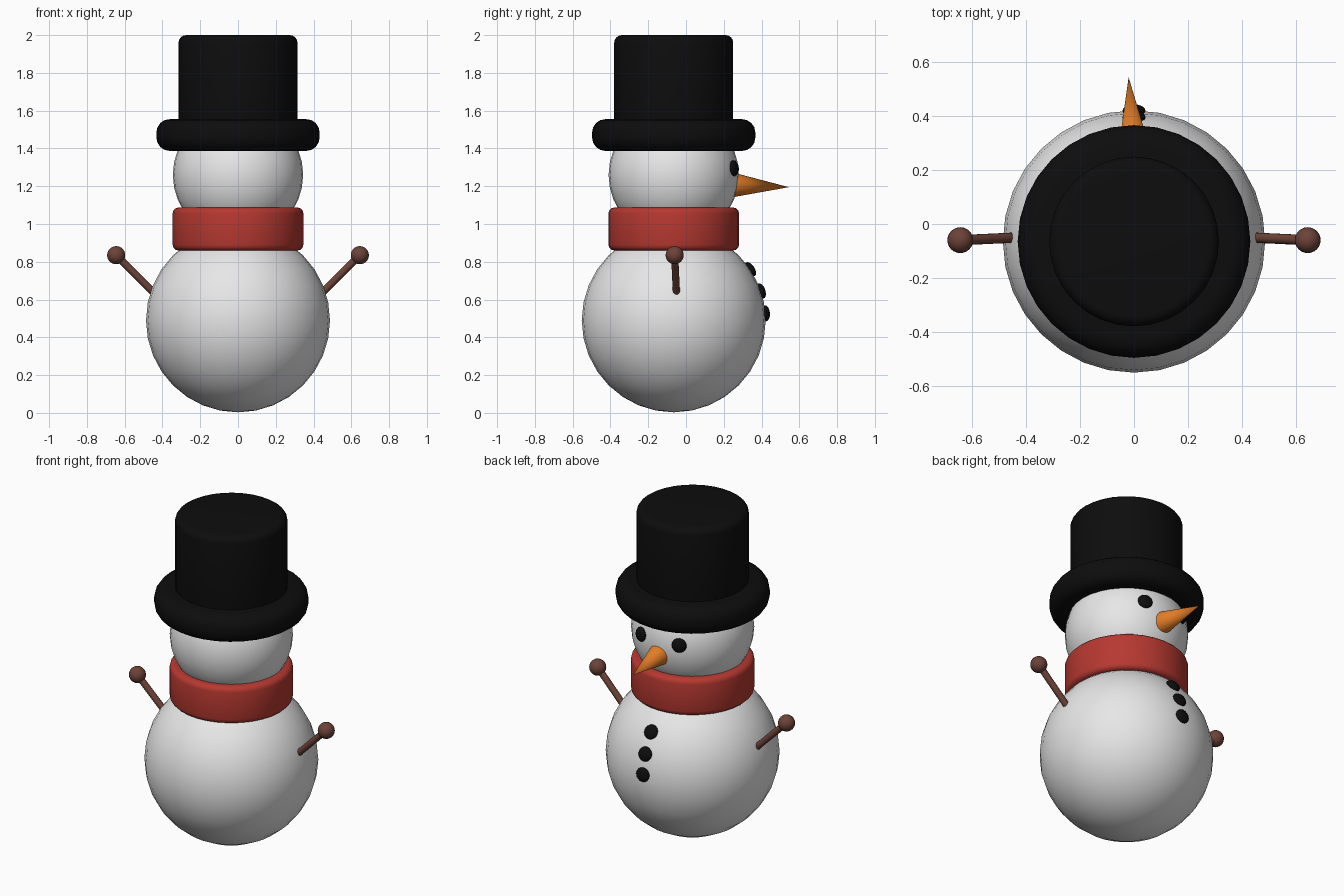
import bpy
import math
from mathutils import Vector

if "Cube" in bpy.data.objects:
    bpy.data.objects.remove(bpy.data.objects["Cube"], do_unlink=True)

AXIS_Y = -0.065  # the snowman's vertical axis; its face looks toward +y


def material(name, colour):
    mat = bpy.data.materials.new(name)
    mat.use_nodes = True
    mat.diffuse_color = (*colour, 1)
    bsdf = mat.node_tree.nodes["Principled BSDF"]
    bsdf.inputs["Base Color"].default_value = (*colour, 1)
    bsdf.inputs["Roughness"].default_value = 0.7
    return mat


SNOW = material("snow white", (0.8, 0.8, 0.8))
BLACK = material("coal black", (0.004, 0.004, 0.004))
RED = material("scarf red", (0.47, 0.04, 0.03))
ORANGE = material("carrot orange", (0.75, 0.2, 0.02))
BROWN = material("twig brown", (0.15, 0.055, 0.04))


def finish(name, mat, angle=math.radians(40)):
    obj = bpy.context.object
    obj.name = name
    obj.data.materials.append(mat)
    bpy.ops.object.shade_smooth_by_angle(angle=angle)
    return obj


def ball(name, mat, centre, radius, segments=32, rings=16):
    bpy.ops.mesh.primitive_uv_sphere_add(
        segments=segments, ring_count=rings, radius=radius, location=centre)
    return finish(name, mat)


def drum(name, mat, radius, bottom, top, rounding, segments):
    """Upright cylinder on the main axis with rounded rims."""
    bpy.ops.mesh.primitive_cylinder_add(
        vertices=32, radius=radius, depth=top - bottom,
        location=(0, AXIS_Y, (bottom + top) / 2))
    obj = bpy.context.object
    bevel = obj.modifiers.new("rounded rims", 'BEVEL')
    bevel.width = rounding
    bevel.segments = segments
    bevel.limit_method = 'ANGLE'
    bevel.angle_limit = math.radians(60)
    bpy.ops.object.modifier_apply(modifier=bevel.name)
    return finish(name, mat)


def rod(name, mat, start, end, r_start, r_end, vertices):
    """Straight cone or cylinder between two points."""
    start, end = Vector(start), Vector(end)
    span = end - start
    bpy.ops.mesh.primitive_cone_add(
        vertices=vertices, radius1=r_start, radius2=r_end, depth=span.length,
        location=(start + end) / 2,
        rotation=span.to_track_quat('Z', 'Y').to_euler())
    return finish(name, mat, math.radians(60))


def coal(name, centre, radius, x, z, size):
    """Flattened lump of coal lying on the front of a snowball."""
    dz = z - centre[2]
    normal = Vector((x, math.sqrt(radius**2 - x**2 - dz**2), dz)).normalized()
    obj = ball(name, BLACK, Vector(centre) + normal * radius, size, 16, 8)
    obj.rotation_euler = normal.to_track_quat('Z', 'Y').to_euler()
    obj.scale.z = 0.55
    return obj


# Snowballs
body_centre, body_radius = (0, AXIS_Y, 0.49), 0.487
head_centre, head_radius = (0, AXIS_Y, 1.26), 0.345
ball("body", SNOW, body_centre, body_radius)
ball("head", SNOW, head_centre, head_radius)

# Scarf and top hat
drum("scarf", RED, 0.346, 0.86, 1.087, 0.03, 3)
drum("hat_brim", BLACK, 0.432, 1.387, 1.555, 0.07, 4)
drum("hat_crown", BLACK, 0.315, 1.5, 2.0, 0.04, 4)

# Carrot nose
rod("nose", ORANGE, (0.003, 0.24, 1.207), (-0.02, 0.545, 1.195), 0.067, 0, 32)

# Eyes, arms and hands
for side, sign in (("left", 1), ("right", -1)):
    coal(side + "_eye", head_centre, head_radius, sign * 0.13, 1.295, 0.043)
    hand = (sign * 0.645, -0.06, 0.835)
    rod(side + "_arm", BROWN, (sign * 0.43, -0.05, 0.62), hand, 0.019, 0.019, 16)
    ball(side + "_hand", BROWN, hand, 0.048, 24, 12)

# Coat buttons
for name, z in (("top", 0.76), ("middle", 0.645), ("bottom", 0.527)):
    coal(name + "_button", body_centre, body_radius, 0, z, 0.043)
